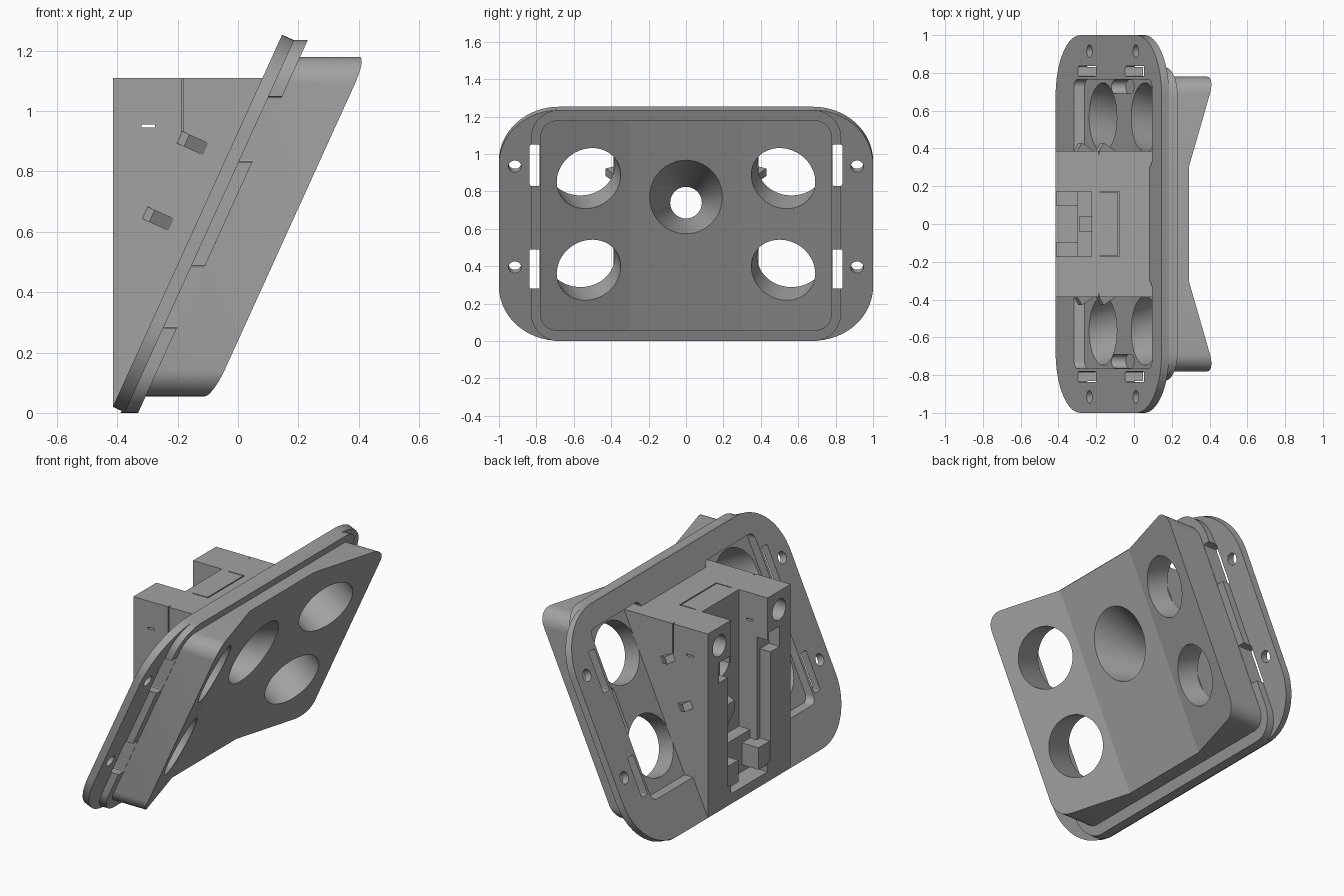
import bpy, bmesh, math
from mathutils import Vector

K = 0.455          # lean of the plate: x gained per unit of height
X0 = -0.424        # back of the plate at ground level
LEAN = Vector((0.91, 0, -0.414))

if "Cube" in bpy.data.objects:
    bpy.data.objects.remove(bpy.data.objects["Cube"])

grey = bpy.data.materials.new("mid_grey")
grey.use_nodes = True
grey.diffuse_color = (0.36, 0.36, 0.36, 1)
grey.node_tree.nodes["Principled BSDF"].inputs["Base Color"].default_value = grey.diffuse_color


def finish(name, bm):
    bmesh.ops.recalc_face_normals(bm, faces=bm.faces)
    mesh = bpy.data.meshes.new(name)
    bm.to_mesh(mesh)
    bm.free()
    mesh.materials.append(grey)
    ob = bpy.data.objects.new(name, mesh)
    bpy.context.collection.objects.link(ob)
    return ob


def rounded(y0, y1, z0, z1, r, rz=None, steps=10):
    """Rounded rectangle outline in the y-z plane."""
    rz = rz or r
    corners = [(y1 - r, z1 - rz), (y0 + r, z1 - rz), (y0 + r, z0 + rz), (y1 - r, z0 + rz)]
    return [(cy + r * math.cos(a), cz + rz * math.sin(a))
            for q, (cy, cz) in enumerate(corners)
            for a in [(q + i / steps) * math.pi / 2 for i in range(steps + 1)]]


def leaning(name, outline, back, front, drop=0, creases=()):
    """Prism whose back and front follow the lean; front may vary with y."""
    bm = bmesh.new()
    base = bm.faces.new([bm.verts.new((0, y, z)) for y, z in outline])
    new = bmesh.ops.extrude_face_region(bm, geom=[base])["geom"]
    for v in new:
        if isinstance(v, bmesh.types.BMVert):
            v.co.x = 1
    for y in creases:
        bmesh.ops.bisect_plane(bm, geom=bm.verts[:] + bm.edges[:] + bm.faces[:],
                               plane_co=(0, y, 0), plane_no=(0, 1, 0))
    for v in bm.verts:
        off = (front(v.co.y) if callable(front) else front) if v.co.x > 0.5 else back
        z = v.co.z
        v.co.z -= drop if v.co.x > 0.5 else 0
        v.co.x = off + K * z
    return finish(name, bm)


def extruded_xz(name, points, y0, y1):
    bm = bmesh.new()
    base = bm.faces.new([bm.verts.new((x, y0, z)) for x, z in points])
    new = bmesh.ops.extrude_face_region(bm, geom=[base])["geom"]
    bmesh.ops.translate(bm, vec=(0, y1 - y0, 0), verts=[v for v in new if isinstance(v, bmesh.types.BMVert)])
    return finish(name, bm)


def box(name, x0, x1, y0, y1, z0, z1):
    return extruded_xz(name, [(x0, z0), (x1, z0), (x1, z1), (x0, z1)], y0, y1)


def rod(name, centre, axis, length, r1, r2=None):
    bm = bmesh.new()
    bmesh.ops.create_cone(bm, cap_ends=True, segments=48, radius1=r1, radius2=r2 or r1, depth=length)
    ob = finish(name, bm)
    ob.matrix_world = (Vector(axis).to_track_quat("Z", "Y").to_matrix().to_4x4())
    ob.location = centre
    return ob


def combine(target, others, operation):
    for other in others:
        mod = target.modifiers.new(operation, "BOOLEAN")
        mod.operation, mod.solver, mod.object = operation, "EXACT", other
        bpy.context.view_layer.objects.active = target
        bpy.ops.object.modifier_apply(modifier=mod.name)
        bpy.data.objects.remove(other)


# Plate, stepped rim and valley-shaped body
mount = leaning("sloped_mount", rounded(-1, 1, 0.02, 1.253, 0.32, 0.29, 16), X0, X0 + 0.06, 0.018)
for v in mount.data.vertices:
    if abs(v.co.x - X0 - K * v.co.z) > 0.01:
        v.co.x -= 0.02
rim = leaning("rim", rounded(-0.83, 0.83, 0, 1.235, 0.15), X0 + 0.035, X0 + 0.093)
body = leaning("body", rounded(-0.78, 0.78, 0.055, 1.18, 0.09), X0 + 0.065,
               lambda y: -0.247 + max(0, abs(y) - 0.3) * 0.288, 0, (-0.3, 0.3))
combine(mount, [rim, body], "UNION")

# Pockets, slots, screw holes and large bores on both sides
cuts = []
for s in (-1, 1):
    def side(a, b):
        return sorted((s * a, s * b))
    cuts.append(leaning("pocket", rounded(*side(0.3, 0.765), 0.235, 1.14, 0.04), X0 - 0.1, X0 + 0.055))
    cuts.append(leaning("groove", rounded(*side(0.69, 0.762), 0.55, 0.81, 0.035), X0 - 0.1, X0 + 0.13))
    for z0, z1 in ((0.28, 0.49), (0.83, 1.05)):
        cuts.append(leaning("slot", rounded(*side(0.782, 0.836), z0, z1, 0.008, steps=2), X0 - 0.1, X0 + 0.2))
    for z in (0.405, 0.945):
        cuts.append(rod("screw_hole", (X0 + 0.02 + K * z, s * 0.915, z), LEAN, 0.3, 0.034))
    for z in (0.38, 0.87):
        x = -0.247 + 0.22 * 0.288 + K * z
        cuts.append(rod("bore", (x, s * 0.52, z), (1, -s * 0.288, -K), 0.6, 0.177))
combine(mount, cuts, "DIFFERENCE")

# Upright socket block behind the plate
block = extruded_xz("block", [(-0.415, 0.022), (-0.415, 1.11),
                              (X0 + 0.06 + K * 1.11, 1.11), (X0 + 0.06 + K * 0.022, 0.022)], -0.387, 0.387)
combine(mount, [block], "UNION")

# Socket channel, flared opening and small holes
cuts = [box("channel", -0.5, -0.226, -0.172, 0.172, 0.3, 1.2),
        box("wide_channel", -0.5, -0.345, -0.2, 0.2, 0.13, 0.86),
        box("channel_foot", -0.5, -0.3, -0.172, 0.172, 0.08, 0.31),
        rod("flare", (0.075, 0, 0.74), (1, 0, 0), 0.64, 0.078, 0.296),
        box("side_window", -0.32, -0.275, -0.5, 0.5, 0.945, 0.955),
        box("latch_line", -0.084, -0.077, -0.172, 0.172, 1.08, 1.2)]
for s in (-1, 1):
    cuts.append(rod("corner_hole", (-0.4, s * 0.28, 1.0), (1, 0, 0), 0.3, 0.062))
    cuts.append(box("latch_side", -0.18, -0.08, s * 0.169 - 0.003, s * 0.169 + 0.003, 1.08, 1.2))
    cuts.append(box("side_slit", -0.188, -0.183, s * 0.387 - 0.02, s * 0.387 + 0.02, 0.93, 1.2))
    cuts.append(box("corner_notch", -0.5, -0.345, s * 0.235 - 0.05, s * 0.235 + 0.05, 0.78, 0.9))
combine(mount, cuts, "DIFFERENCE")

# Stops inside the channel
for s in (-1, 1):
    box("channel_stop", -0.41, -0.29, s * 0.15 - 0.055, s * 0.15 + 0.055, 0.12, 0.25)
extruded_xz("centre_catch", [(-0.22, 0.3), (-0.22, 0.55), (-0.29, 0.52), (-0.29, 0.46)], -0.04, 0.04)

# Wedge clips on the block sides
for s in (-1, 1):
    for x, z in ((-0.197, 0.915), (-0.312, 0.665)):
        bm = bmesh.new()
        up = Vector((0.414, 0, 0.91)) * 0.022
        ring = [Vector((x, s * 0.38, z)) + LEAN * a + Vector((0, s * b, 0))
                for a, b in ((0, 0), (0.03, 0.05), (0.11, 0))]
        low = [bm.verts.new(p - up) for p in ring]
        high = [bm.verts.new(p + up) for p in ring]
        bm.faces.new(low)
        bm.faces.new(high)
        for i in range(3):
            j = (i + 1) % 3
            bm.faces.new((low[i], low[j], high[j], high[i]))
        finish("side_clip", bm)

# Smooth the round surfaces, keep edges sharp
bpy.ops.object.select_all(action="DESELECT")
mount.select_set(True)
bpy.context.view_layer.objects.active = mount
bpy.ops.object.shade_smooth_by_angle(angle=math.radians(14))
